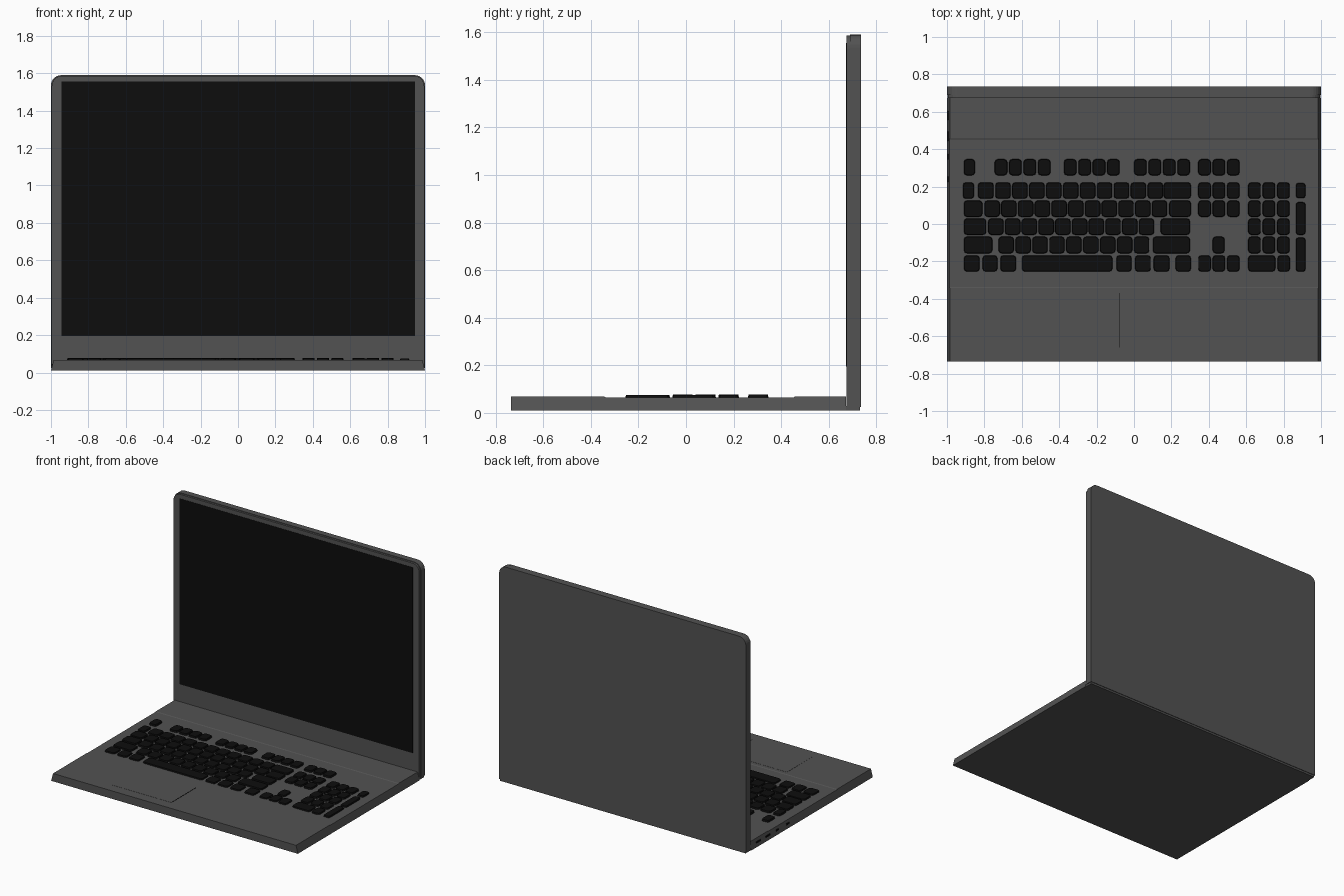
import bpy, bmesh, math

if "Cube" in bpy.data.objects:
    bpy.data.objects.remove(bpy.data.objects["Cube"])


def material(name, v):
    m = bpy.data.materials.new(name)
    m.diffuse_color = (v, v, v, 1)
    m.use_nodes = True
    m.node_tree.nodes["Principled BSDF"].inputs["Base Color"].default_value = m.diffuse_color
    return m


GREY = material("dark grey plastic", 0.085)
BLACK = material("black", 0.004)


def finish(name, bm, mat):
    bmesh.ops.recalc_face_normals(bm, faces=bm.faces)
    me = bpy.data.meshes.new(name)
    bm.to_mesh(me)
    bm.free()
    ob = bpy.data.objects.new(name, me)
    bpy.context.collection.objects.link(ob)
    me.materials.append(mat)
    return ob


def loft(bm, loop_a, loop_b):
    """Closed solid between two matching loops of points."""
    a = [bm.verts.new(p) for p in loop_a]
    b = [bm.verts.new(p) for p in loop_b]
    n = len(a)
    bm.faces.new(a)
    bm.faces.new(b[::-1])
    for i in range(n):
        j = (i + 1) % n
        bm.faces.new((a[j], a[i], b[i], b[j]))


def rounded(u0, u1, v0, v1, r_low, r_high, seg):
    """Rectangle outline with separate lower and upper corner radii."""
    pts = []
    for cu, cv, r, start in ((u1, v1, r_high, 0), (u0, v1, r_high, 90),
                             (u0, v0, r_low, 180), (u1, v0, r_low, 270)):
        if r == 0:
            pts.append((cu, cv))
            continue
        ou = cu - r if cu == u1 else cu + r
        ov = cv - r if cv == v1 else cv + r
        for k in range(seg + 1):
            t = math.radians(start + 90 * k / seg)
            pts.append((ou + r * math.cos(t), ov + r * math.sin(t)))
    return pts


def box(name, x0, x1, y0, y1, z0, z1, mat):
    bm = bmesh.new()
    loop = rounded(x0, x1, y0, y1, 0, 0, 1)
    loft(bm, [(x, y, z0) for x, y in loop], [(x, y, z1) for x, y in loop])
    return finish(name, bm, mat)


# Base: side profile with a shallow keyboard well, sides leaning in at the top
TOP, WELL = 0.068, 0.065
profile = [(-0.735, 0.01), (-0.735, TOP), (-0.343, TOP), (-0.338, WELL),
           (0.452, WELL), (0.457, TOP), (0.673, TOP), (0.673, 0.01)]


def side_x(z):
    return 1.0 - 0.015 * (z - 0.01) / (TOP - 0.01)


bm = bmesh.new()
loft(bm, [(-side_x(z), y, z) for y, z in profile],
     [(side_x(z), y, z) for y, z in profile])
finish("base", bm, GREY)
box("hinge_bar", -0.995, 0.995, 0.67, 0.731, 0.01, 0.03, GREY)

# Trackpad plate
box("trackpad", -0.56, -0.08, -0.66, -0.37, TOP - 0.004, TOP + 0.001, GREY)
box("trackpad_groove", -0.081, -0.077, -0.66, -0.37, TOP - 0.004, TOP + 0.0015, BLACK)

# Lid: back cover and front bezel with rounded top corners, and the screen
for name, y0, y1, inset in (("lid_cover", 0.69, 0.735, 0.0),
                            ("lid_bezel", 0.675, 0.69, 0.004)):
    bm = bmesh.new()
    loop = rounded(-1 + inset, 1 - inset, 0.024, 1.59 - inset, 0, 0.055, 6)
    loft(bm, [(x, y0, z) for x, z in loop], [(x, y1, z) for x, z in loop])
    finish(name, bm, GREY)
box("screen", -0.945, 0.945, 0.673, 0.68, 0.195, 1.555, BLACK)

# Ports on the left side
for y, w in ((0.58, 0.05), (0.47, 0.05), (0.36, 0.03), (0.24, 0.03)):
    box("side_port", -0.996, -0.98, y - w / 2, y + w / 2, 0.034, 0.046, BLACK)

# Keyboard: every key is a tapered rounded block
keys = bmesh.new()


def key(x0, x1, y0, y1, top=0.077):
    r = min(0.016, (x1 - x0) * 0.25)
    t = 0.003
    low = rounded(x0, x1, y0, y1, r, r, 2)
    high = rounded(x0 + t, x1 - t, y0 + t, y1 - t, r, r, 2)
    loft(keys, [(x, y, WELL - 0.002) for x, y in low],
         [(x, y, top) for x, y in high])


def run(start, pitch, count, width, row):
    for i in range(count):
        key(start + i * pitch, start + i * pitch + width, *row)


F_ROW = (0.26, 0.347, 0.078)
ROWS = [(0.135, 0.223), (0.038, 0.126), (-0.058, 0.03),
        (-0.157, -0.067, 0.075), (-0.255, -0.167, 0.074)]

# Function row
key(-0.91, -0.85, *F_ROW)
for start in (-0.745, -0.375, 0.0):
    run(start, 0.077, 4, 0.068, F_ROW)

# Letter rows: start, pitch and count of the standard keys
for row, (start, pitch, count) in zip(ROWS, ((-0.742, 0.0905, 10), (-0.80, 0.0895, 11),
                                             (-0.78, 0.0895, 10), (-0.725, 0.0905, 9))):
    run(start, pitch, count, 0.083, row)

# Wider and odd keys in each row
odd = [[(-0.915, -0.855), (-0.835, -0.75), (0.158, 0.305)],
       [(-0.91, -0.81), (0.188, 0.305)],
       [(-0.91, -0.79), (0.142, 0.30)],
       [(-0.91, -0.757), (0.10, 0.30)],
       [(-0.91, -0.825), (-0.81, -0.73), (-0.715, -0.63), (-0.60, -0.115),
        (-0.095, -0.012), (0.005, 0.09), (0.105, 0.19), (0.222, 0.305)]]
for row, spans in zip(ROWS, odd):
    for x0, x1 in spans:
        key(x0, x1, *row)

# Navigation block and arrows
for row in (F_ROW, ROWS[0], ROWS[1], ROWS[4]):
    run(0.343, 0.077, 3, 0.068, row)
key(0.42, 0.485, *ROWS[3])

# Number pad
for row in ROWS[:4]:
    run(0.61, 0.0775, 3, 0.068, row)
key(0.61, 0.756, *ROWS[4])
key(0.767, 0.834, *ROWS[4])
for y0, y1 in ((0.138, 0.22), (-0.058, 0.117), (-0.255, -0.072)):
    key(0.865, 0.917, y0, y1, 0.075)
finish("keyboard_keys", keys, BLACK)
